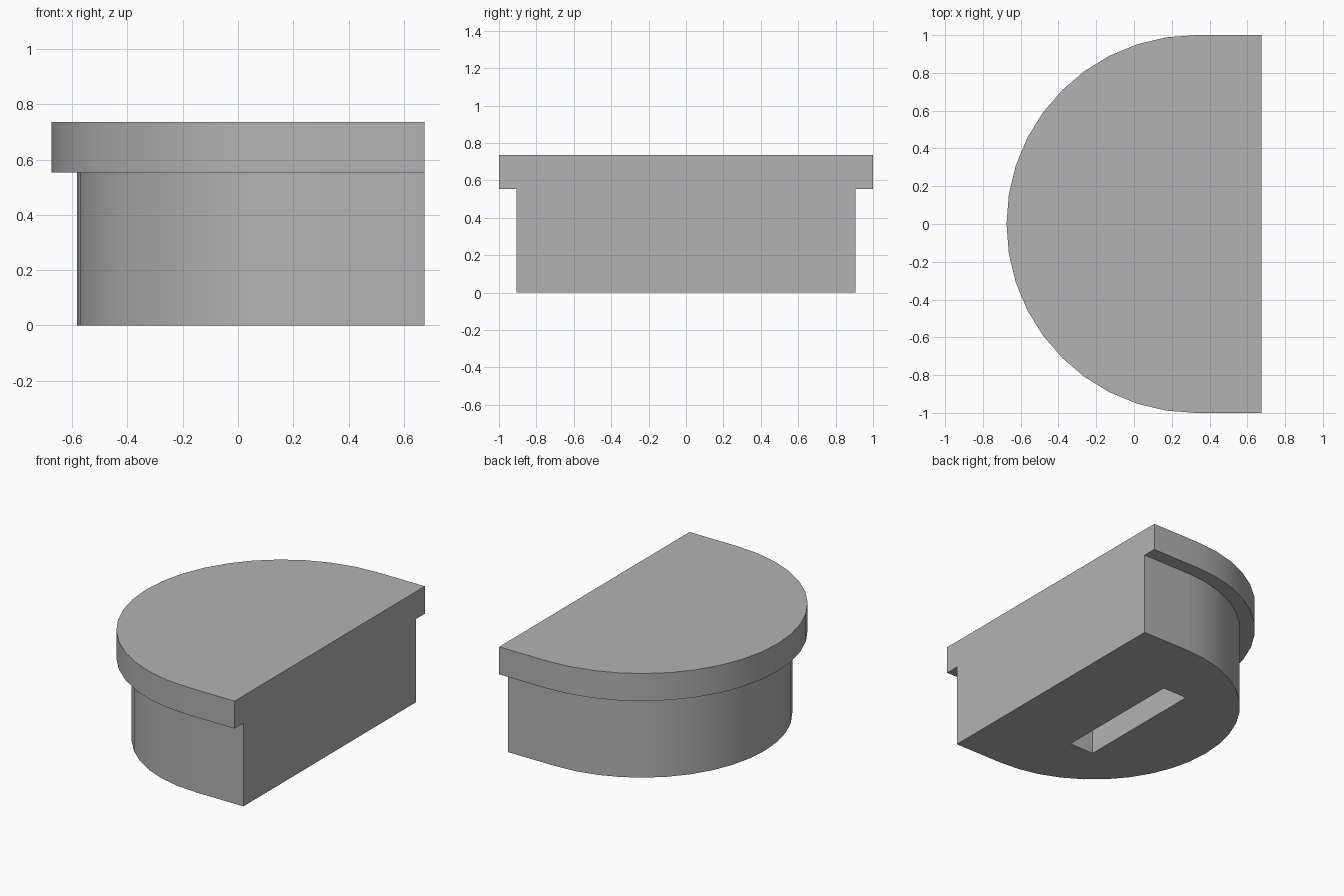
import bpy, bmesh
from math import sin, cos, pi

cube = bpy.data.objects.get("Cube")
if cube:
    bpy.data.objects.remove(cube, do_unlink=True)

FLAT_X = 0.675      # flat side
CENTRE_X = 0.325    # centre of the rounded side
STEP_Z = 0.553      # underside of the rim
TOP_Z = 0.736
SEGMENTS = 20

grey = bpy.data.materials.new("plain grey")
grey.use_nodes = True
colour = (0.45, 0.45, 0.45, 1)
grey.diffuse_color = colour
grey.node_tree.nodes["Principled BSDF"].inputs["Base Color"].default_value = colour


def prism(name, outline, z0, z1):
    """Extrude a counter-clockwise outline from z0 to z1."""
    bm = bmesh.new()
    base = bm.faces.new([bm.verts.new((x, y, z0)) for x, y in outline])
    top = bmesh.ops.extrude_face_region(bm, geom=[base], use_keep_orig=True)["geom"]
    moved = [v for v in top if isinstance(v, bmesh.types.BMVert)]
    bmesh.ops.translate(bm, verts=moved, vec=(0, 0, z1 - z0))
    bmesh.ops.recalc_face_normals(bm, faces=bm.faces)
    mesh = bpy.data.meshes.new(name)
    bm.to_mesh(mesh)
    bm.free()
    mesh.materials.append(grey)
    obj = bpy.data.objects.new(name, mesh)
    bpy.context.collection.objects.link(obj)
    return obj


def d_outline(radius):
    """Half circle with short straight ends running to the flat side."""
    angles = [pi / 2 + pi * i / SEGMENTS for i in range(SEGMENTS + 1)]
    arc = [(CENTRE_X + radius * cos(a), radius * sin(a)) for a in angles]
    return arc + [(FLAT_X, -radius), (FLAT_X, radius)]


def combine(target, other, operation):
    """Apply a boolean to the target and remove the other part."""
    other.hide_render = True
    mod = target.modifiers.new(operation.lower(), "BOOLEAN")
    mod.operation, mod.object, mod.solver = operation, other, "EXACT"
    bpy.context.view_layer.objects.active = target
    bpy.ops.object.modifier_apply(modifier=mod.name)
    bpy.data.objects.remove(other, do_unlink=True)


# Body with a wider rim on top
plug = prism("plug_body", d_outline(0.907), 0, STEP_Z)
combine(plug, prism("rim", d_outline(1.0), STEP_Z, TOP_Z), "UNION")

# Blind slot in the underside
x0, x1, half = -0.043, 0.137, 0.45
slot = [(x0, -half), (x1, -half), (x1, half), (x0, half)]
combine(plug, prism("slot_cutter", slot, -0.1, 0.45), "DIFFERENCE")

# Smooth rounded side, sharp rims
bpy.ops.object.select_all(action="DESELECT")
plug.select_set(True)
bpy.context.view_layer.objects.active = plug
bpy.ops.object.shade_smooth_by_angle(angle=pi / 6)
